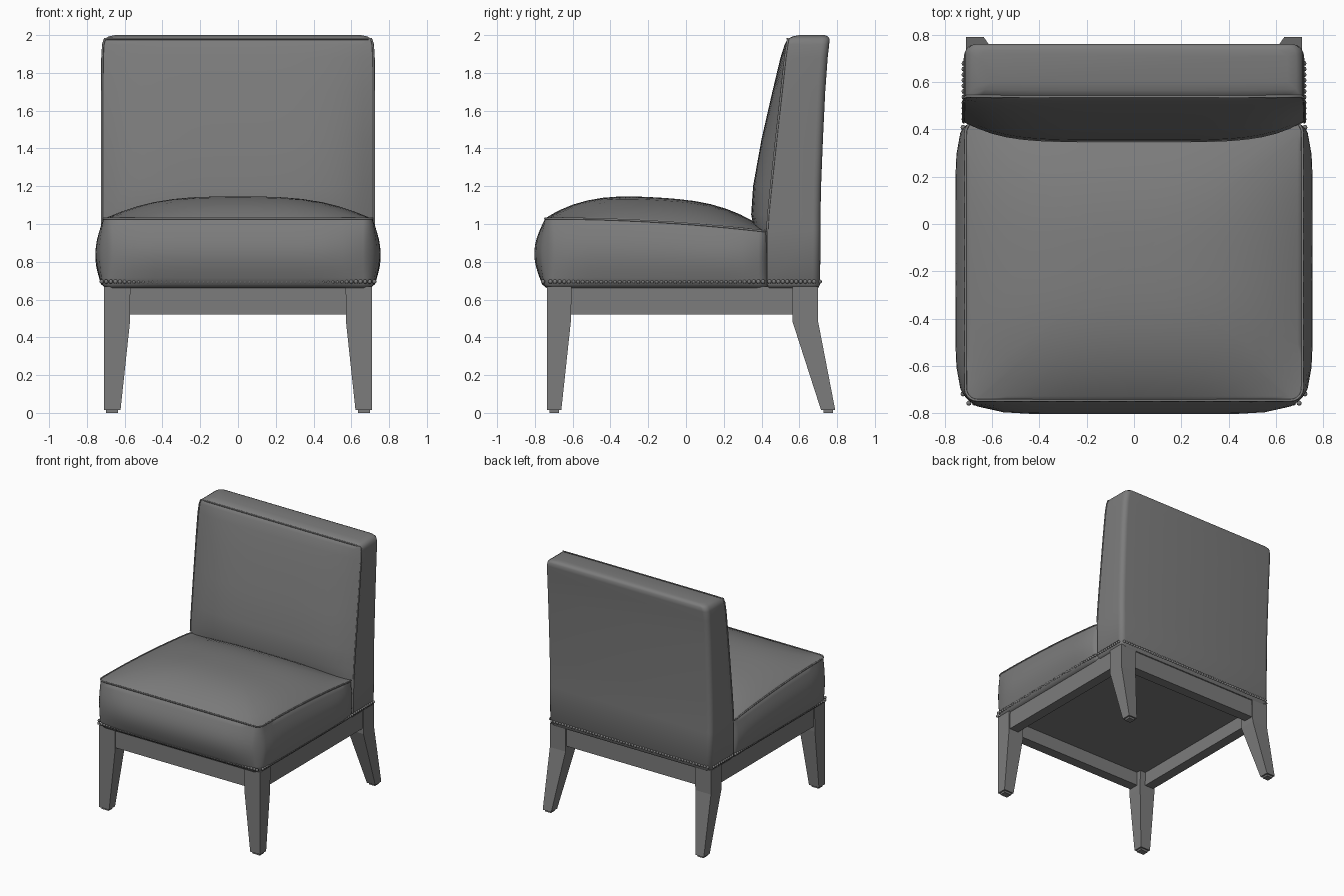
import bpy, bmesh
from math import sin, cos, pi, radians
from mathutils import Vector, Matrix

cube = bpy.data.objects.get("Cube")
if cube:
    bpy.data.objects.remove(cube, do_unlink=True)

grey = bpy.data.materials.new("plain grey")
grey.use_nodes = True
grey.diffuse_color = (0.2, 0.2, 0.2, 1)
grey.node_tree.nodes["Principled BSDF"].inputs["Base Color"].default_value = (0.2, 0.2, 0.2, 1)


def finish(name, bm, angle=None):
    """Turn a bmesh into a named object, smooth below the given angle."""
    bmesh.ops.recalc_face_normals(bm, faces=bm.faces)
    mesh = bpy.data.meshes.new(name)
    bm.to_mesh(mesh)
    bm.free()
    mesh.materials.append(grey)
    ob = bpy.data.objects.new(name, mesh)
    bpy.context.collection.objects.link(ob)
    if angle:
        bpy.ops.object.select_all(action='DESELECT')
        ob.select_set(True)
        bpy.context.view_layer.objects.active = ob
        bpy.ops.object.shade_smooth_by_angle(angle=radians(angle))
    return ob


def loft(name, rings, angle=None):
    """Skin closed rings of equal length and cap both ends."""
    bm = bmesh.new()
    rows = [[bm.verts.new(p) for p in ring] for ring in rings]
    n = len(rows[0])
    for a, b in zip(rows, rows[1:]):
        for i in range(n):
            j = (i + 1) % n
            bm.faces.new((a[i], a[j], b[j], b[i]))
    bm.faces.new(rows[0])
    bm.faces.new(rows[-1])
    return finish(name, bm, angle)


def box(name, x0, x1, y0, y1, z0, z1):
    return loft(name, [[(x0, y0, z), (x1, y0, z), (x1, y1, z), (x0, y1, z)] for z in (z0, z1)])


def piping(name, points, closed):
    """Thin round cord along a path."""
    curve = bpy.data.curves.new(name, 'CURVE')
    curve.dimensions = '3D'
    curve.bevel_depth = 0.006
    curve.bevel_resolution = 1
    spline = curve.splines.new('POLY')
    spline.points.add(len(points) - 1)
    for sp, p in zip(spline.points, points):
        sp.co = (*p, 1)
    spline.use_cyclic_u = closed
    curve.materials.append(grey)
    ob = bpy.data.objects.new(name, curve)
    bpy.context.collection.objects.link(ob)
    bpy.ops.object.select_all(action='DESELECT')
    ob.select_set(True)
    bpy.context.view_layer.objects.active = ob
    bpy.ops.object.convert(target='MESH')


def rounded_rect(hw, y0, y1, r, steps=12, arc=5):
    """Rounded rectangle outline with subdivided straight edges."""
    corners = [(hw - r, y0 + r, -90), (hw - r, y1 - r, 0),
               (r - hw, y1 - r, 90), (r - hw, y0 + r, 180)]
    base = []
    for cx, cy, start in corners:
        base.append([Vector((cx + r * cos(radians(start + 90 * k / arc)),
                             cy + r * sin(radians(start + 90 * k / arc)))) for k in range(arc + 1)])
    out = []
    for i, pts in enumerate(base):
        nxt = base[(i + 1) % 4][0]
        out += pts + [pts[-1].lerp(nxt, k / steps) for k in range(1, steps)]
    return out


# Seat cushion: bulging walls, then a crowned top above a sloping seam
HW, YF, YB = 0.712, -0.745, 0.435
YC, HY = (YF + YB) / 2, (YB - YF) / 2
outline = rounded_rect(HW, YF, YB, 0.05)


def seam_z(y):
    return 1.03 - 0.07 * ((y - YF) / (YB - YF)) ** 2


def wall_ring(t):
    ring = []
    bulge = 0.037 * sin(pi * t) + 0.012 * (1 - t)
    for x, y in outline:
        u, v = x / HW, (y - YC) / HY
        px = x + bulge * u * (1 - abs(v) ** 8)
        py = y + (1.35 * bulge * v * (1 - abs(u) ** 8) if v < 0 else 0)
        ring.append((px, py, 0.68 + t * (seam_z(y) - 0.68)))
    return ring


def crown_ring(s):
    ring = []
    for x, y in outline:
        u, v = s * x / HW, s * (y - YC) / HY
        h = 0.128 * (1 - abs(u) ** 3) * (1 - abs(v) ** 3)
        ring.append((u * HW, YC + v * HY, seam_z(YC + v * HY) + h))
    return ring


hem = [(x * 0.98, YC + (y - YC) * 0.985, 0.66) for x, y in outline]
walls = [wall_ring(k / 10) for k in range(11)]
crown = [crown_ring(s) for s in (0.97, 0.92, 0.85, 0.75, 0.62, 0.48, 0.34, 0.2, 0.08, 0.01)]
loft("seat_cushion", [hem] + walls + crown, 50)
piping("seat_piping", walls[-1], True)

# Backrest: height, side seam y, front centre y, back y, half width
profile = [(0.66, 0.44, 0.43, 0.70, 0.70), (0.68, 0.43, 0.42, 0.71, 0.718),
           (0.97, 0.43, 0.36, 0.712, 0.72), (1.05, 0.435, 0.345, 0.712, 0.72),
           (1.2, 0.45, 0.355, 0.715, 0.72), (1.45, 0.477, 0.40, 0.725, 0.72),
           (1.7, 0.505, 0.457, 0.737, 0.72), (1.88, 0.525, 0.50, 0.75, 0.718),
           (1.95, 0.535, 0.522, 0.758, 0.714), (1.98, 0.54, 0.538, 0.76, 0.705),
           (1.993, 0.57, 0.565, 0.752, 0.685), (2.0, 0.60, 0.60, 0.735, 0.65)]


def back_ring(z, seam, centre, rear, hw):
    ring = []
    for k in range(25):
        u = k / 12 - 1
        ring.append((u * hw, seam - (seam - centre) * (1 - abs(u) ** 5), z))
    r = 0.04
    corner = [(hw - r + r * cos(a), rear - r + r * sin(a)) for a in (k * pi / 10 for k in range(6))]
    ring += [(x, y, z) for x, y in corner]
    ring += [(-x, y, z) for x, y in reversed(corner)]
    return ring


back_rings = [back_ring(*row) for row in profile]
loft("backrest", back_rings, 50)
edge = back_rings[2:10]
path = [r[0] for r in edge] + back_rings[9][1:24] + [r[24] for r in reversed(edge)]
piping("backrest_piping", path, False)

# Nail heads round the lower hem
bm = bmesh.new()


def nail_row(a, b, count):
    for k in range(count):
        p = Vector(a).lerp(Vector(b), (k + 0.5) / count)
        bmesh.ops.create_uvsphere(bm, u_segments=8, v_segments=5, radius=0.0115,
                                  matrix=Matrix.Translation((p.x, p.y, 0.695)))


nail_row((-0.71, -0.757), (0.71, -0.757), 58)
nail_row((-0.70, 0.708), (0.70, 0.708), 57)
for side in (-1, 1):
    nail_row((side * 0.722, -0.73), (side * 0.722, 0.42), 47)
    nail_row((side * 0.718, 0.43), (side * 0.718, 0.69), 11)
finish("nail_heads", bm, 60)

# Legs: inner x, near y and far y at each height, outer x shared
front_leg = [(0.015, 0.622, -0.735, -0.66), (0.48, 0.572, -0.735, -0.61), (0.67, 0.57, -0.735, -0.605)]
back_leg = [(0.015, 0.635, 0.715, 0.79), (0.48, 0.572, 0.565, 0.70), (0.67, 0.57, 0.565, 0.70)]
for side, label in ((1, "left"), (-1, "right")):
    for kind, rows in (("front", front_leg), ("back", back_leg)):
        loft(f"{kind}_{label}_leg",
             [[(side * x, y0, z), (side * 0.71, y0, z), (side * 0.71, y1, z), (side * x, y1, z)]
              for z, x, y0, y1 in rows])
        _, x, y0, y1 = rows[0]
        xs = sorted((side * (x + 0.012), side * 0.698))
        box(f"{kind}_{label}_foot_pad", *xs, y0 + 0.012, y1 - 0.012, 0, 0.016)
    xs = sorted((side * 0.62, side * 0.70))
    box(f"{label}_rail", *xs, -0.61, 0.57, 0.52, 0.67)

# Frame rails and underside panel
box("front_rail", -0.575, 0.575, -0.725, -0.645, 0.52, 0.67)
box("back_rail", -0.575, 0.575, 0.61, 0.69, 0.52, 0.67)
box("underside_panel", -0.65, 0.65, -0.68, 0.65, 0.63, 0.675)
